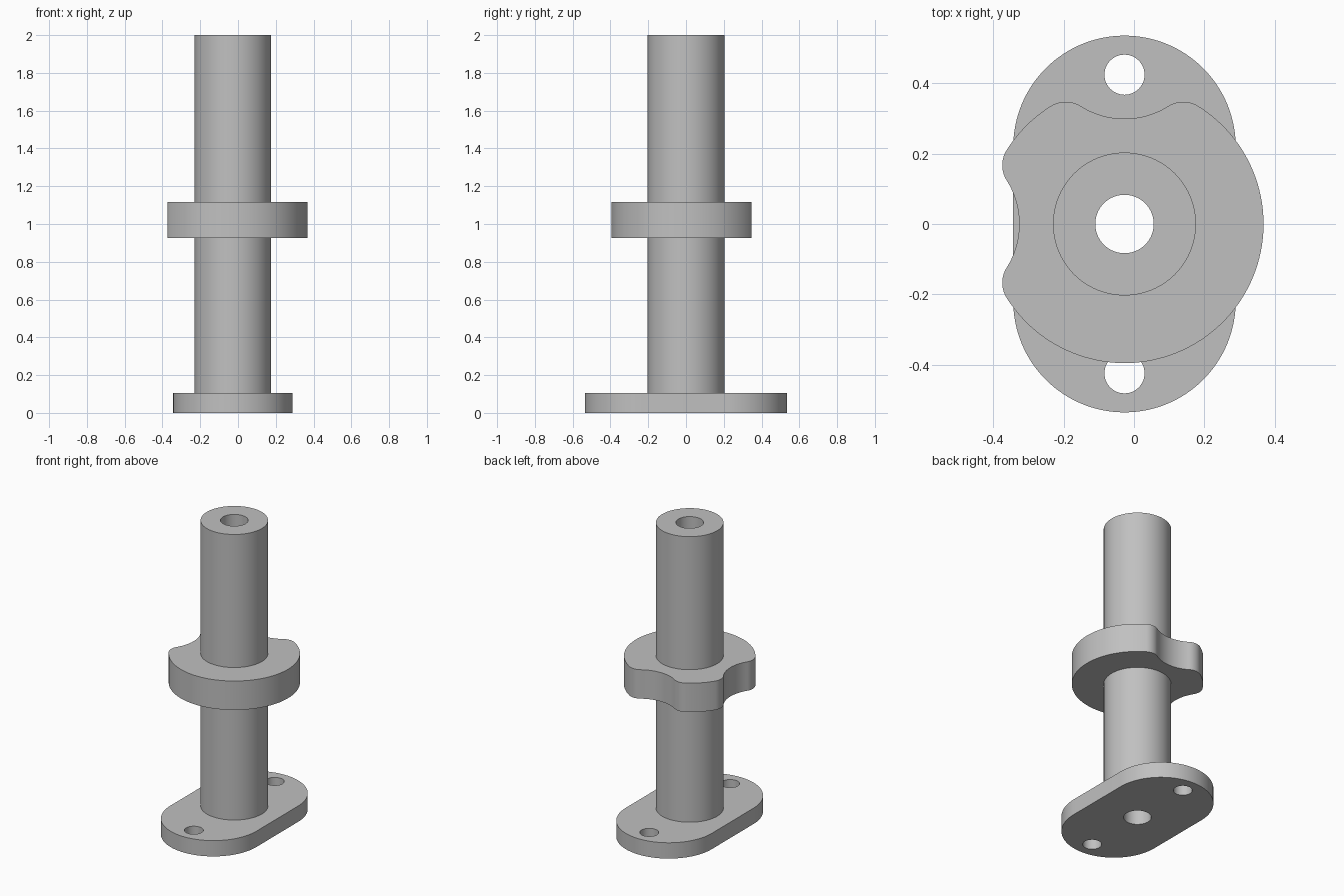
import bpy, bmesh, math
from math import pi, sin, cos
from mathutils import Vector

cube = bpy.data.objects.get("Cube")
if cube:
    bpy.data.objects.remove(cube)

AXIS_X = -0.027      # shaft axis
SHAFT_R, BORE_R = 0.203, 0.083
BASE_TOP = 0.105

steel = bpy.data.materials.new("plain_grey")
steel.use_nodes = True
grey = (0.53, 0.53, 0.53, 1)
steel.diffuse_color = grey
steel.node_tree.nodes["Principled BSDF"].inputs["Base Color"].default_value = grey


def arc(center, radius, start, end, steps):
    """Points along an arc, both ends included."""
    return [Vector((center[0] + radius * cos(start + (end - start) * i / steps),
                    center[1] + radius * sin(start + (end - start) * i / steps)))
            for i in range(steps + 1)]


def circle(radius, y=0, steps=96):
    return arc((0, y), radius, 0, 2 * pi, steps)[:-1]


def plate(name, loops, bottom, top):
    """Extrude an outline with holes from bottom to top."""
    bm = bmesh.new()
    for loop in loops:
        verts = [bm.verts.new((p.x + AXIS_X, p.y, bottom)) for p in loop]
        for a, b in zip(verts, verts[1:] + verts[:1]):
            bm.edges.new((a, b))
    bmesh.ops.triangle_fill(bm, edges=bm.edges[:], use_beauty=True)
    lid = bmesh.ops.extrude_face_region(bm, geom=bm.faces[:], use_keep_orig=True)["geom"]
    bmesh.ops.translate(bm, vec=(0, 0, top - bottom),
                        verts=[g for g in lid if isinstance(g, bmesh.types.BMVert)])
    bmesh.ops.recalc_face_normals(bm, faces=bm.faces[:])
    mesh = bpy.data.meshes.new(name)
    bm.to_mesh(mesh)
    bm.free()
    mesh.materials.append(steel)
    obj = bpy.data.objects.new(name, mesh)
    bpy.context.collection.objects.link(obj)
    bpy.ops.object.select_all(action='DESELECT')
    obj.select_set(True)
    bpy.context.view_layer.objects.active = obj
    bpy.ops.object.shade_smooth_by_angle(angle=math.radians(30))
    return obj


def notch(direction, rim, depth, notch_r, lobe_r):
    """Concave notch between two rounded lobes, running counter-clockwise."""
    dist, reach, span = depth + notch_r, rim - lobe_r, notch_r + lobe_r
    # lobe centre touches the rim from inside and the notch from outside
    cy = (reach ** 2 - span ** 2 + dist ** 2) / (2 * dist)
    cx = math.sqrt(reach ** 2 - cy ** 2)
    on_rim = math.atan2(cy, cx)
    to_lobe = math.atan2(cy - dist, cx)
    right = arc((cx, cy), lobe_r, on_rim, to_lobe + pi, 20)
    dip = arc((0, dist), notch_r, to_lobe, -pi - to_lobe, 28)
    left = [Vector((-p.x, p.y)) for p in reversed(right)]
    turn = direction - pi / 2
    points = right + dip[1:-1] + left
    return [Vector((p.x * cos(turn) - p.y * sin(turn),
                    p.x * sin(turn) + p.y * cos(turn))) for p in points], pi / 2 - on_rim


# Mounting flange with rounded ends and two bolt holes
flange = arc((0, 0.219), 0.316, 0, pi, 64) + arc((0, -0.219), 0.316, pi, 2 * pi, 64)
bolts = [circle(0.057, y, 48) for y in (-0.424, 0.424)]
plate("base_flange", [flange, circle(BORE_R)] + bolts, 0, BASE_TOP)

# Hollow shaft
plate("shaft", [circle(SHAFT_R), circle(BORE_R)], BASE_TOP, 2)

# Cam collar with a notch at the back and one on the right
RIM = 0.395
back, half = notch(pi / 2, RIM, 0.299, 0.233, 0.08)
side, half = notch(pi, RIM, 0.299, 0.233, 0.08)
between = arc((0, 0), RIM, pi / 2 + half, pi - half, 12)[1:-1]
round_side = arc((0, 0), RIM, pi + half, 2 * pi + pi / 2 - half, 80)[1:-1]
plate("cam_collar", [back + between + side + round_side, circle(SHAFT_R)], 0.925, 1.117)
